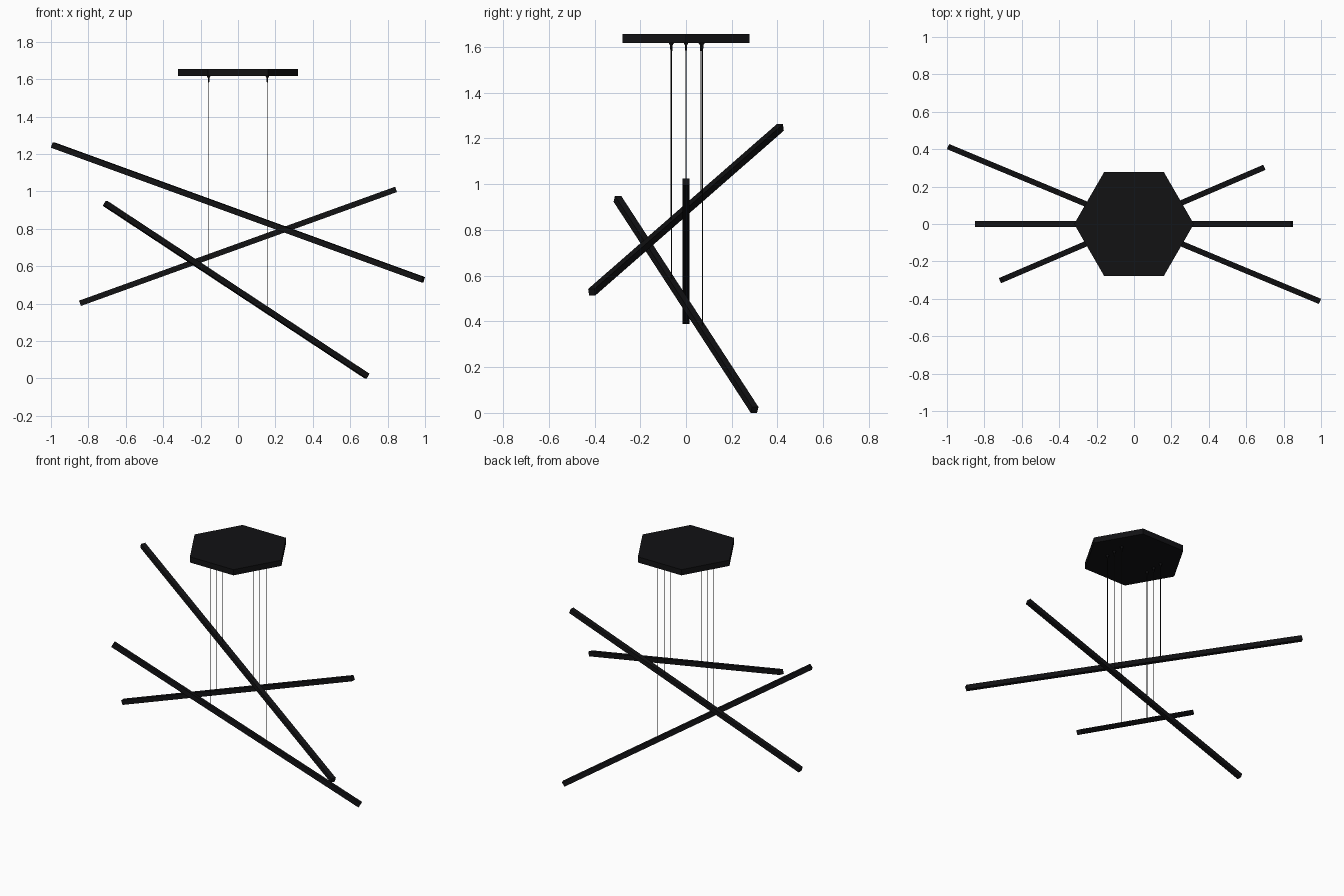
import bpy
from mathutils import Vector

if "Cube" in bpy.data.objects:
    bpy.data.objects.remove(bpy.data.objects["Cube"])

black = bpy.data.materials.new("matte_black")
black.diffuse_color = (0.006, 0.006, 0.007, 1)
black.use_nodes = True
black.node_tree.nodes["Principled BSDF"].inputs["Base Color"].default_value = black.diffuse_color


def finish(name, smooth=False):
    ob = bpy.context.object
    ob.name = name
    ob.data.materials.append(black)
    if smooth:
        bpy.ops.object.shade_smooth_by_angle()
    return ob


def bar(name, a, b, size=0.03):
    # square tube from a to b, sides kept upright
    a, b = Vector(a), Vector(b)
    d = b - a
    bpy.ops.mesh.primitive_cube_add(size=1)
    ob = finish(name)
    ob.scale = (size, d.length, size)
    ob.rotation_euler = d.to_track_quat('Y', 'Z').to_euler()
    ob.location = (a + b) / 2


def rod(name, x, y, z0, z1, r0, r1, sides=12):
    bpy.ops.mesh.primitive_cone_add(vertices=sides, radius1=r0, radius2=r1,
                                    depth=z1 - z0, location=(x, y, (z0 + z1) / 2))
    finish(name, True)


# hexagonal ceiling canopy
TOP, BOTTOM = 1.656, 1.618
bpy.ops.mesh.primitive_cylinder_add(vertices=6, radius=0.32, depth=TOP - BOTTOM,
                                    location=(0, 0, (TOP + BOTTOM) / 2),
                                    rotation=(0, 0, 0.5235988))
finish("ceiling_canopy")

# light bars with their two cables each
bars = {
    "upper": ((-0.99, 0.412, 1.248), (0.99, -0.412, 0.528)),
    "middle": ((-0.845, 0, 0.402), (0.845, 0, 1.011)),
    "lower": ((-0.71, -0.30, 0.936), (0.69, 0.30, 0.013)),
}
for label, (a, b) in bars.items():
    bar(label + "_light_bar", a, b)
    for side, x in (("left", -0.157), ("right", 0.157)):
        p = Vector(a).lerp(Vector(b), (x - a[0]) / (b[0] - a[0]))
        tag = f"{label}_{side}"
        rod(tag + "_cable", p.x, p.y, p.z, BOTTOM, 0.002, 0.002, 8)
        # stepped cable grip under the canopy
        rod(tag + "_grip_flange", p.x, p.y, BOTTOM - 0.01, BOTTOM + 0.001, 0.005, 0.011)
        rod(tag + "_grip_stem", p.x, p.y, BOTTOM - 0.036, BOTTOM - 0.009, 0.003, 0.005)
